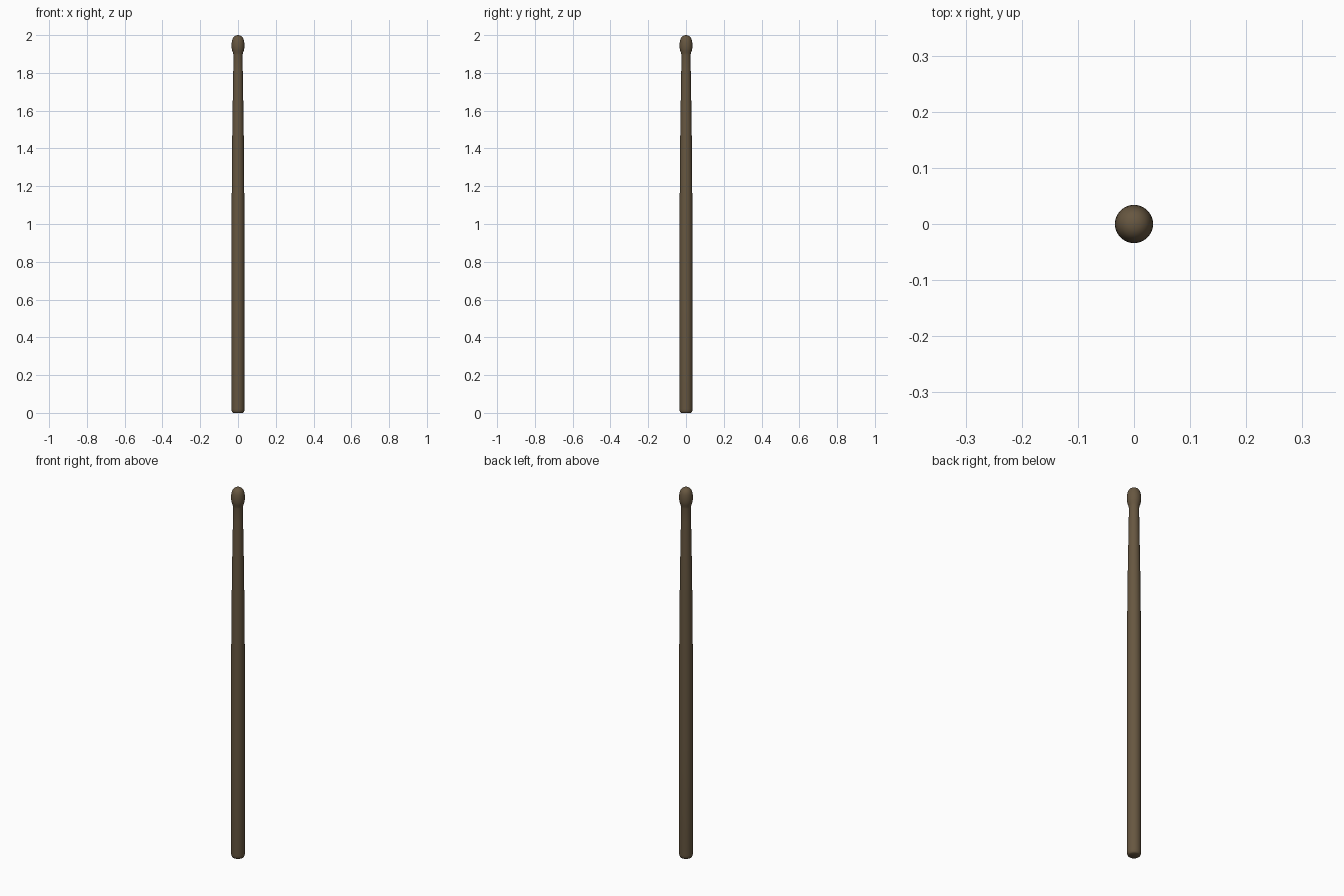
import bpy, bmesh, math

if "Cube" in bpy.data.objects:
    bpy.data.objects.remove(bpy.data.objects["Cube"])

# Wood colour
wood = bpy.data.materials.new("dark_wood")
wood.diffuse_color = (0.135, 0.095, 0.052, 1)
wood.use_nodes = True
wood.node_tree.nodes["Principled BSDF"].inputs["Base Color"].default_value = wood.diffuse_color

# Lathe profile (radius, height): rounded butt, long shaft, curved taper, neck, acorn tip
profile = [
    (0, 0), (0.026, 0), (0.030, 0.003), (0.033, 0.010), (0.034, 0.02),
    (0.034, 0.60), (0.034, 1.00), (0.0325, 1.27), (0.0297, 1.54),
    (0.0270, 1.70), (0.0250, 1.82), (0.0243, 1.895), (0.0262, 1.905),
    (0.0305, 1.917), (0.0330, 1.929), (0.0340, 1.943), (0.0335, 1.957),
    (0.0315, 1.971), (0.0275, 1.984), (0.0205, 1.993), (0.0110, 1.9985), (0, 2.0),
]

bm = bmesh.new()
verts = [bm.verts.new((r, 0, z)) for r, z in profile]
edges = [bm.edges.new(pair) for pair in zip(verts, verts[1:])]
bmesh.ops.spin(bm, geom=verts + edges, cent=(0, 0, 0), axis=(0, 0, 1),
               angle=math.tau, steps=48, use_duplicate=False)
bmesh.ops.remove_doubles(bm, verts=bm.verts, dist=0.0001)
bmesh.ops.recalc_face_normals(bm, faces=bm.faces)
mesh = bpy.data.meshes.new("stick")
bm.to_mesh(mesh)
bm.free()
mesh.materials.append(wood)

# Drumming stick, smooth with a crisp butt edge
stick = bpy.data.objects.new("stick", mesh)
bpy.context.collection.objects.link(stick)
bpy.context.view_layer.objects.active = stick
stick.select_set(True)
bpy.ops.object.shade_smooth_by_angle(angle=math.radians(40))
